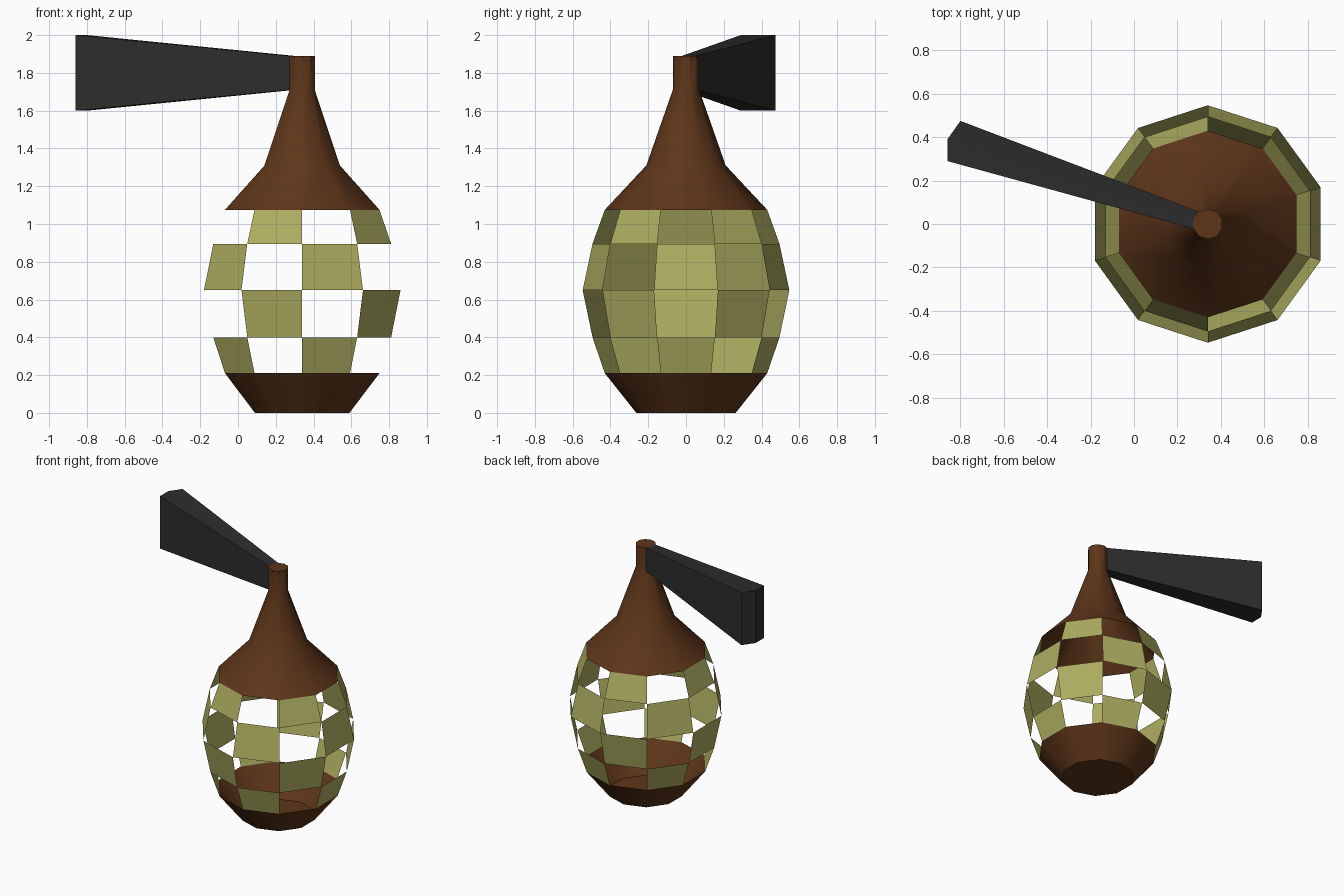
import bpy
from math import cos, sin, pi, radians

if "Cube" in bpy.data.objects:
    bpy.data.objects.remove(bpy.data.objects["Cube"])

SIDES = 10
AXIS_X = 0.34


def material(name, color):
    m = bpy.data.materials.new(name)
    m.diffuse_color = (*color, 1)
    m.use_nodes = True
    m.node_tree.nodes["Principled BSDF"].inputs["Base Color"].default_value = m.diffuse_color
    return m


brown = material("brown", (0.11, 0.036, 0.010))
olive = material("olive", (0.42, 0.42, 0.12))
black = material("charcoal", (0.026, 0.026, 0.026))


def make(name, verts, faces, mat, smooth=None):
    me = bpy.data.meshes.new(name)
    me.from_pydata(verts, [], faces)
    me.materials.append(mat)
    if smooth:
        me.shade_smooth()
        me.set_sharp_from_angle(angle=radians(smooth))
    ob = bpy.data.objects.new(name, me)
    bpy.context.collection.objects.link(ob)
    return ob


def ring(r, z):
    return [(AXIS_X + r * cos((i - 0.5) * 2 * pi / SIDES),
             r * sin((i - 0.5) * 2 * pi / SIDES), z) for i in range(SIDES)]


def shell(name, profile, mat, keep=lambda row, i: True, bottom=False, top=False, smooth=None):
    """Ten-sided shell through (radius, height) pairs; keep() picks the side faces."""
    verts = [v for r, z in profile for v in ring(r, z)]
    faces = []
    for row in range(len(profile) - 1):
        a, b = row * SIDES, (row + 1) * SIDES
        for i in range(SIDES):
            j = (i + 1) % SIDES
            if keep(row, i):
                faces.append((a + i, a + j, b + j, b + i))
    if bottom:
        faces.append(tuple(reversed(range(SIDES))))
    if top:
        faces.append(tuple(range(len(verts) - SIDES, len(verts))))
    return make(name, verts, faces, mat, smooth)


# Open bowl at the bottom
shell("base_bowl", [(0.263, 0), (0.43, 0.21)], brown, bottom=True, smooth=35)

# Checkerboard of panels around the middle
shell("checker_panels",
      [(0.43, 0.21), (0.495, 0.40), (0.547, 0.65), (0.495, 0.895), (0.43, 1.075)],
      olive, keep=lambda row, i: (row + i) % 2 == 0)

# Funnel roof with neck; the two neck faces behind the arm are open
shell("roof_and_neck",
      [(0.43, 1.075), (0.21, 1.31), (0.07, 1.71), (0.07, 1.89)],
      brown, keep=lambda row, i: not (row == 2 and i in (4, 5)), top=True, smooth=35)

# Flaring arm drawn out from those two neck faces
near = [ring(0.07, 0)[i][:2] for i in (4, 5, 6)]
far = [(-0.80, 0.475), (-0.86, 0.39), (-0.86, 0.29)]
verts = ([(*p, 1.71) for p in near] + [(*p, 1.89) for p in near]
         + [(*p, 1.60) for p in far] + [(*p, 2.00) for p in far])
faces = [(3, 9, 10, 4), (4, 10, 11, 5),      # top
         (1, 7, 6, 0), (2, 8, 7, 1),         # underside
         (0, 6, 9, 3), (5, 11, 8, 2),        # sides
         (6, 7, 10, 9), (7, 8, 11, 10)]      # end
make("arm", verts, faces, black)
